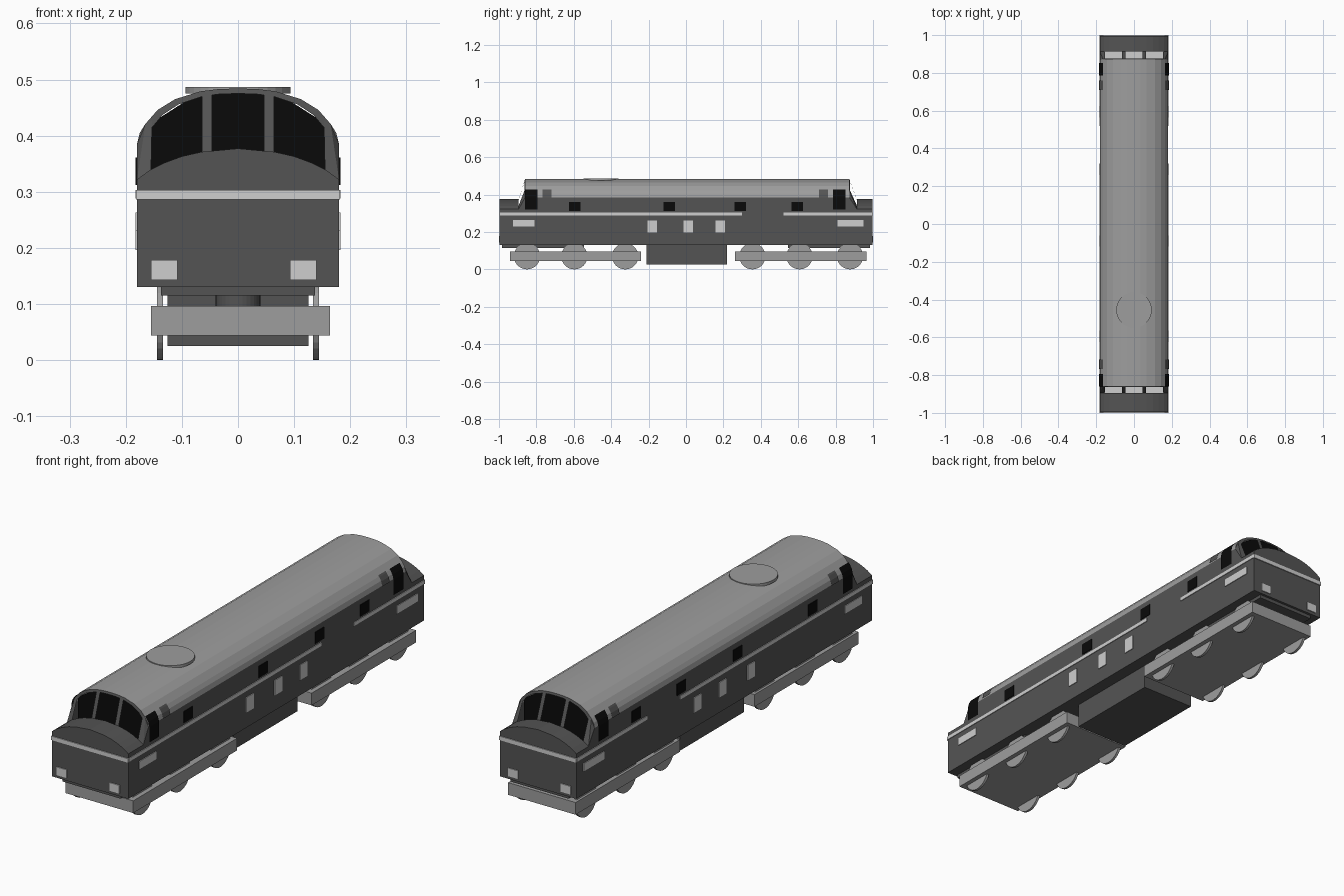
import bpy, bmesh, math

if "Cube" in bpy.data.objects:
    bpy.data.objects.remove(bpy.data.objects["Cube"])

def material(name, v):
    m = bpy.data.materials.new(name)
    m.diffuse_color = (v, v, v, 1)
    m.use_nodes = True
    m.node_tree.nodes["Principled BSDF"].inputs["Base Color"].default_value = m.diffuse_color
    return m

DARK = material("dark_body_grey", 0.088)
GREY = material("roof_grey", 0.34)
PALE = material("pale_trim", 0.62)
BLACK = material("window_black", 0.003)

def mesh(name, verts, faces, *mats, rule=None):
    me = bpy.data.meshes.new(name)
    me.from_pydata(verts, [], faces)
    for m in mats:
        me.materials.append(m)
    if rule:
        for p in me.polygons:
            p.material_index = rule(p.center)
    ob = bpy.data.objects.new(name, me)
    bpy.context.collection.objects.link(ob)
    return ob

def box(name, x0, x1, y0, y1, z0, z1, mat):
    v = [(x, y, z) for x in (x0, x1) for y in (y0, y1) for z in (z0, z1)]
    f = [(0, 1, 3, 2), (4, 6, 7, 5), (0, 4, 5, 1), (2, 3, 7, 6), (0, 2, 6, 4), (1, 5, 7, 3)]
    return mesh(name, v, f, mat)

def loft(name, a, b, *mats, rule=None):
    """Strip of quads between two equal rows of points."""
    n = len(a)
    return mesh(name, a + b, [(i, i + 1, n + i + 1, n + i) for i in range(n - 1)], *mats, rule=rule)

def cylinder(name, r, depth, loc, mat, axis='Z', n=32):
    bm = bmesh.new()
    bmesh.ops.create_cone(bm, cap_ends=True, segments=n, radius1=r, radius2=r, depth=depth)
    me = bpy.data.meshes.new(name)
    bm.to_mesh(me)
    bm.free()
    me.materials.append(mat)
    ob = bpy.data.objects.new(name, me)
    ob.location = loc
    if axis == 'X':
        ob.rotation_euler[1] = math.pi / 2
    bpy.context.collection.objects.link(ob)
    return ob

def mirrored(half):
    """Half section from the right edge to the centre, made whole."""
    return half + [(-x, z) for x, z in reversed(half[:-1])]

def row(section, y):
    return [(x, y, z) for x, z in section]

W, FLOOR, SILL = 0.18, 0.13, 0.322
arch_half = [(W, 0.385), (0.175, 0.405), (0.165, 0.421), (0.143, 0.446), (0.112, 0.465),
             (0.067, 0.479), (0.035, 0.483), (0, 0.484)]
nose_half = [(W, SILL), (0.158, 0.338), (0.13, 0.352), (0.1, 0.363), (0.065, 0.371), (0, 0.377)]
arch, nose = mirrored(arch_half), mirrored(nose_half)
shell = mirrored([(W, SILL)] + arch_half)

def height_on(half, x):
    for (xa, za), (xb, zb) in zip(half, half[1:]):
        if xb <= abs(x) <= xa:
            return za + (zb - za) * (xa - abs(x)) / (xa - xb)

# Upper shell: dark sides, grey roof
loft("upper_shell", row(shell, -0.86), row(shell, 0.873), DARK, GREY,
     rule=lambda c: int(c.z > 0.385))

# Lower body sides and floor
L = 0.996
section = [(W, SILL), (W, FLOOR), (-W, FLOOR), (-W, SILL)]
loft("lower_body", row(section, -L), row(section, L), DARK)

# Both ends: nose, windscreen frame, bulkhead, trim
for end, s, top, base in (("front", -1, 0.86, 0.895), ("rear", 1, 0.873, 0.914)):
    face = row(nose + [(-W, FLOOR), (W, FLOOR)], s * L)
    mesh(end + "_nose_face", face, [tuple(range(len(face)))], DARK)
    loft(end + "_nose_top", row(nose, s * L), row(nose, s * base), DARK)
    inner = [(x * 0.94, z - 0.009) for x, z in arch]
    loft(end + "_windscreen_rim", row(arch, s * top), row(inner, s * (top + 0.003)), DARK)
    for i, x in enumerate((-0.055, 0.055)):
        edge = [x - 0.009, x + 0.009]
        loft(f"{end}_windscreen_pillar_{i}",
             [(e, s * base, height_on(nose_half, e)) for e in edge],
             [(e, s * top, height_on(arch_half, e)) for e in edge], DARK)
    for side in (-1, 1):
        pts = [(W, base, SILL), (W, top, 0.385), (0.165, top, 0.421), (0.153, top, 0.43),
               (0.155, base, 0.34), (W, top, SILL)]
        mesh(f"{end}_corner_post_{side}", [(side * x, s * y, z) for x, y, z in pts],
             [(0, 1, 2), (0, 2, 3, 4), (0, 5, 1)], DARK)
    glass = mirrored([(0.155, 0.3), (0.155, 0.422), (0.075, 0.473), (0, 0.478)])
    mesh(end + "_windscreen_glass", row(glass, s * (top - 0.002)), [tuple(range(len(glass)))], BLACK)
    y0, y1 = sorted((s * (top - 0.002), s * base))
    box(end + "_cab_ledge", -0.155, 0.155, y0, y1, 0.295, 0.3, PALE)
    y0, y1 = sorted((s * (L - 0.002), s))
    box(end + "_stripe", -W - 0.002, W + 0.002, y0, y1, 0.286, 0.303, PALE)
    for i, x in enumerate((-0.155, 0.093)):
        box(f"{end}_buffer_plate_{i}", x, x + 0.047, y0, y1, 0.143, 0.178, PALE)
    y0, y1 = sorted((s * 0.545, s * 0.985))
    box(end + "_underframe", -0.137, 0.137, y0, y1, 0.115, FLOOR, DARK)

# Side details, same on both sides
def plate(name, y0, y1, z0, z1, mat):
    for s in (-1, 1):
        x0, x1 = sorted((s * (W - 0.002), s * (W + 0.003)))
        box(f"{name}_{s}", x0, x1, y0, y1, z0, z1, mat)

def wrapped_plate(name, y0, y1, z0, z1, mat):
    """Thin sheet that follows the curve of the upper shell."""
    half = [(W, 0.3)] + arch_half
    inside = [(x, z) for x, z in half if z0 < z < z1]
    def at(z):
        for (xa, za), (xb, zb) in zip(half, half[1:]):
            if za <= z <= zb:
                return (xa + (xb - xa) * (z - za) / (zb - za), z)
    pts = [at(z0)] + inside + [at(z1)]
    for s in (-1, 1):
        sec = [(s * (x + 0.004), z) for x, z in pts]
        loft(f"{name}_{s}", row(sec, y0), row(sec, y1), mat)

plate("long_stripe", -L, 0.30, 0.288, 0.303, PALE)
plate("short_stripe", 0.52, L, 0.288, 0.303, PALE)
for i, y in enumerate((-0.595, -0.09, 0.29, 0.595)):
    plate(f"side_window_{i}", y - 0.03, y + 0.03, 0.312, 0.361, BLACK)
for i, (y0, y1) in enumerate(((-0.925, -0.81), (0.81, 0.95))):
    plate(f"number_panel_{i}", y0, y1, 0.23, 0.263, PALE)
for i, y in enumerate((-0.18, 0.012, 0.183)):
    plate(f"side_vent_{i}", y - 0.025, y + 0.025, 0.196, 0.26, PALE)
for i, (y0, y1) in enumerate(((-0.86, -0.795), (0.785, 0.853))):
    wrapped_plate(f"cab_side_window_{i}", y0, y1, 0.32, 0.426, BLACK)
for i, (y0, y1) in enumerate(((-0.767, -0.718), (0.71, 0.76))):
    wrapped_plate(f"cab_small_window_{i}", y0, y1, 0.385, 0.427, DARK)

# Roof fan cover and fuel tank
cylinder("roof_fan_cover", 0.094, 0.012, (0, -0.455, 0.481), GREY)
box("fuel_tank", -0.126, 0.126, -0.21, 0.22, 0.025, 0.135, DARK)

# Bogies with wheels
for name, y0, y1, axles in (("front", -0.94, -0.24, (-0.85, -0.597, -0.325)),
                            ("rear", 0.262, 0.965, (0.355, 0.607, 0.877))):
    box(name + "_bogie_frame", -0.155, 0.164, y0, y1, 0.044, 0.096, GREY)
    cylinder(name + "_bogie_pivot", 0.04, 0.04, (0, (y0 + y1) / 2, 0.112), DARK)
    for i, y in enumerate(axles):
        for s in (-1, 1):
            cylinder(f"{name}_wheel_{i}_{s}", 0.07, 0.011, (s * 0.139, y, 0.07), GREY, 'X')
